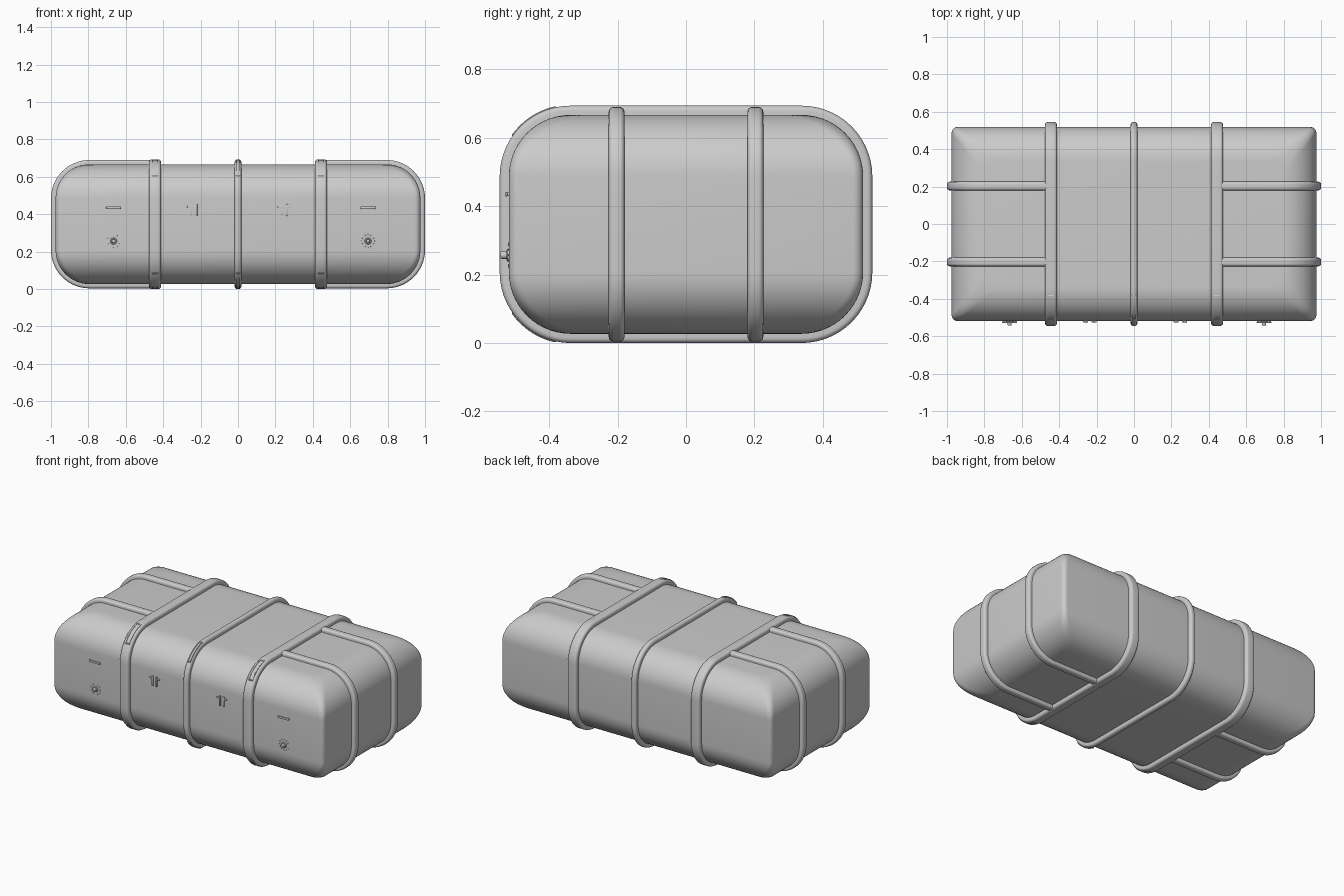
import bpy, bmesh, math
from mathutils import Vector

if "Cube" in bpy.data.objects:
    bpy.data.objects.remove(bpy.data.objects["Cube"])

HX, HY, HZ, ZC, R = 0.975, 0.518, 0.32, 0.347, 0.18


def finish(name, bm, angle=35):
    bmesh.ops.recalc_face_normals(bm, faces=bm.faces)
    me = bpy.data.meshes.new(name)
    bm.to_mesh(me)
    bm.free()
    ob = bpy.data.objects.new(name, me)
    bpy.context.collection.objects.link(ob)
    bpy.ops.object.select_all(action='DESELECT')
    ob.select_set(True)
    bpy.context.view_layer.objects.active = ob
    bpy.ops.object.shade_smooth_by_angle(angle=math.radians(angle))
    return ob


def loft(name, rings, closed=False):
    bm = bmesh.new()
    vs = [[bm.verts.new(p) for p in ring] for ring in rings]
    n, m = len(vs[0]), len(vs)
    for i in range(m if closed else m - 1):
        a, b = vs[i], vs[(i + 1) % m]
        for j in range(n):
            bm.faces.new((a[j], a[(j + 1) % n], b[(j + 1) % n], b[j]))
    if not closed:
        bm.faces.new(vs[0])
        bm.faces.new(vs[-1])
    return finish(name, bm)


def arc(cx, cy, r, a0, a1, n=14):
    """Points (x, y, normal x, normal y) along an arc, in degrees."""
    out = []
    for i in range(n + 1):
        a = math.radians(a0 + (a1 - a0) * i / n)
        c, s = math.cos(a), math.sin(a)
        out.append((cx + r * c, cy + r * s, c, s))
    return out


def round_rect(hx, hy, r, n=14):
    pts = []
    for k, (sx, sy) in enumerate(((1, 1), (-1, 1), (-1, -1), (1, -1))):
        pts += arc(sx * (hx - r), sy * (hy - r), r, 90 * k, 90 * k + 90, n)
    return pts


def rib_section(w, h, r):
    """Rounded-top band profile: u across the width, v away from the shell."""
    pts = [(w, -0.012)]
    pts += [p[:2] for p in arc(w - r, h - r, r, 0, 90, 5)]
    pts += [p[:2] for p in arc(r - w, h - r, r, 90, 180, 5)]
    return pts + [(-w, -0.012)]


def sweep(name, path, section, place, closed=False):
    rings = [[place(a + na * v, b + nb * v, u) for u, v in section]
             for a, b, na, nb in path]
    return loft(name, rings, closed)


def box(name, x, y, z, sx, sy, sz, bevel=0.003):
    bm = bmesh.new()
    bmesh.ops.create_cube(bm, size=1)
    for v in bm.verts:
        v.co = Vector((x + v.co.x * sx, y + v.co.y * sy, z + v.co.z * sz))
    bmesh.ops.bevel(bm, geom=bm.edges[:], offset=bevel, segments=2,
                    profile=0.5, affect='EDGES')
    return finish(name, bm)


def disc(name, x, y, z, r, depth, seg=24, top=0.85):
    rings = []
    for yy, rr in ((y + depth, r), (y + depth * 0.2, r), (y, r * top)):
        rings.append([(x + rr * math.cos(i * math.tau / seg), yy,
                       z + rr * math.sin(i * math.tau / seg)) for i in range(seg)])
    return loft(name, rings)


# Shell: stacked rounded rectangles that pull in towards top and bottom
rings = []
for sign in (-1, 1):
    for i in range(15):
        t = i / 14 if sign > 0 else 1 - i / 14
        a = t * math.pi / 2
        d = R * (1 - math.cos(a))
        z = ZC + sign * (HZ - R + R * math.sin(a))
        rings.append([(p[0], p[1], z) for p in
                      round_rect(HX - d, HY - d, 0.03 + 0.25 * d, 6)])
loft("shell", rings)

# Ribs running round the width, with raised strap loops on the front corners
for name, x, w in (("left_rib", -0.444, 0.032), ("centre_rib", 0, 0.018),
                   ("right_rib", 0.444, 0.032)):
    place = lambda a, b, u, x=x: (x + u, a, ZC + b)
    sweep(name, round_rect(HY, HZ, R), rib_section(w, 0.027, 0.015), place, True)
    lw = w * 0.42
    for lab, s in (("upper", 1), ("lower", -1)):
        path = arc(-(HY - R), s * (HZ - R), R + 0.026, 180 - s * 36, 180 - s * 77, 10)
        for side in (-1, 1):
            sec = [(side * lw + u, v) for u, v in rib_section(0.0035, 0.004, 0.002)]
            sweep(f"{name}_{lab}_loop", path, sec, place)
        for e in (0, -1):
            a, b, na, nb = path[e]
            box(f"{name}_{lab}_loop_end", x, a, ZC + b, lw * 2 + 0.007, 0.008, 0.008, 0.002)

# C-shaped ribs wrapping each end
for side in (-1, 1):
    for y in (-0.203, 0.203):
        hz = HZ - 0.002
        path = [(0.45, -hz, 0, -1)] + arc(HX - R, R - hz, R, -90, 0)
        path += arc(HX - R, hz - R, R, 0, 90) + [(0.45, hz, 0, 1)]
        sweep("end_rib", path, rib_section(0.023, 0.025, 0.014),
              lambda a, b, u: (side * a, y + u, ZC + b))

# Front fittings: hatch handles and valves
for x in (-0.665, 0.695):
    box("hatch_handle", x, -0.526, 0.435, 0.08, 0.008, 0.013)
    for dx in (-0.033, 0.033):
        box("handle_post", x + dx, -0.519, 0.435, 0.01, 0.014, 0.01, 0.002)
    disc("valve_flange", x, -0.525, 0.257, 0.018, 0.015)
    disc("valve_knob", x, -0.542, 0.257, 0.011, 0.022)
    for i in range(12):
        a = i * math.tau / 12
        disc("valve_stud", x + 0.034 * math.cos(a), -0.521,
             0.257 + 0.034 * math.sin(a), 0.003, 0.008, 8)

# Front latches: paired bars with outward tabs
for x in (-0.236, 0.248):
    for s in (-1, 1):
        box("latch_bar", x + s * 0.014, -0.521, 0.423, 0.010, 0.012, 0.066)
        box("latch_tab", x + s * 0.025, -0.521, 0.440, 0.022, 0.010, 0.009)
